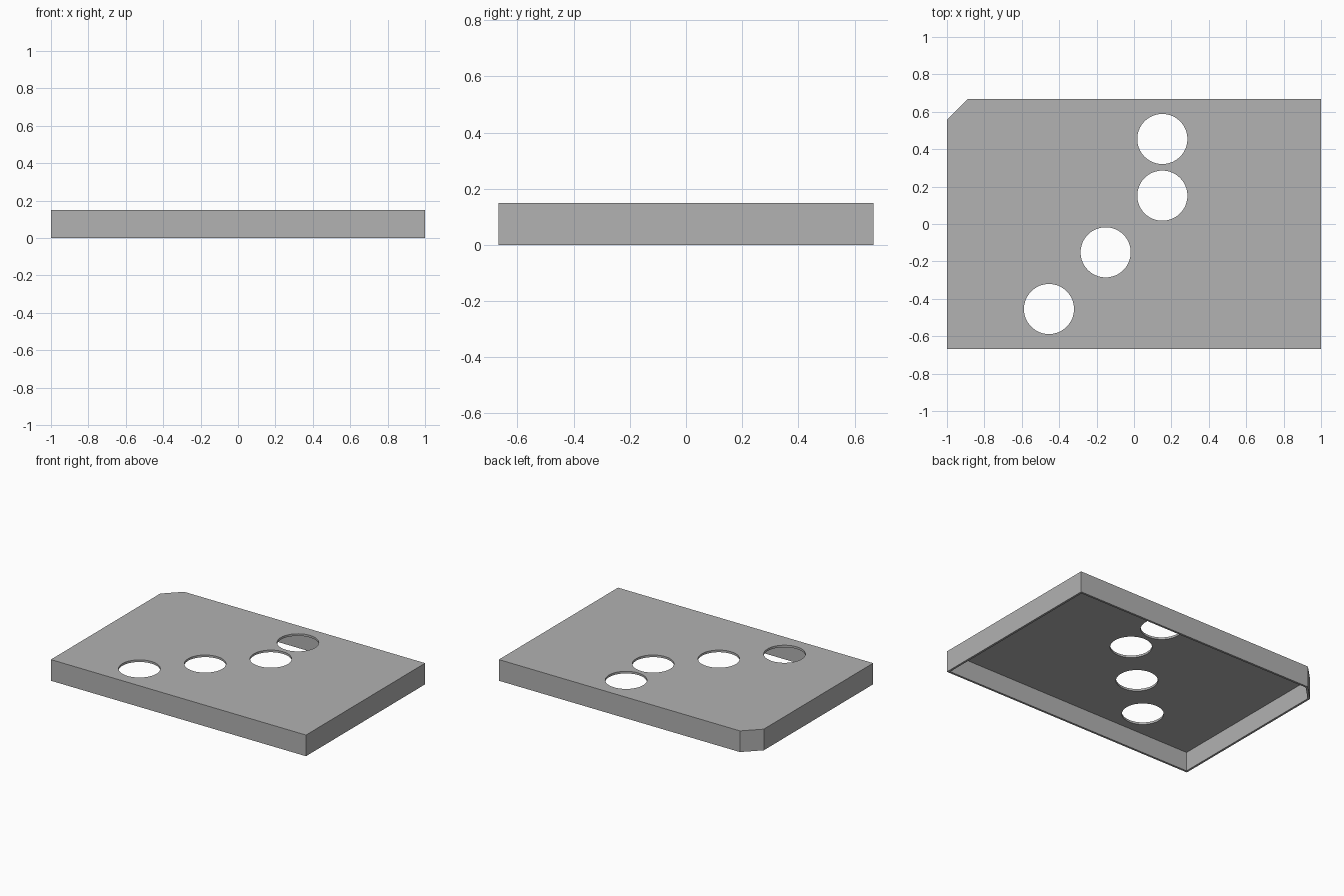
import bpy
import bmesh
import math

cube = bpy.data.objects.get("Cube")
if cube:
    bpy.data.objects.remove(cube, do_unlink=True)

HALF_X, HALF_Y, HEIGHT = 1.0, 0.667, 0.15
WALL, CHAMFER = 0.015, 0.11
HOLE_RADIUS, PITCH = 0.134, 0.1515

grey = bpy.data.materials.new("mid_grey")
grey.use_nodes = True
colour = (0.445, 0.445, 0.445, 1)
grey.diffuse_color = colour
grey.node_tree.nodes["Principled BSDF"].inputs["Base Color"].default_value = colour


def prism(name, outline, z0, z1):
    """Extrude a counter-clockwise outline into a solid."""
    bm = bmesh.new()
    base = bm.faces.new([bm.verts.new((x, y, z0)) for x, y in outline])
    top = bmesh.ops.extrude_face_region(bm, geom=[base], use_keep_orig=True)
    moved = [v for v in top["geom"] if isinstance(v, bmesh.types.BMVert)]
    bmesh.ops.translate(bm, verts=moved, vec=(0, 0, z1 - z0))
    bmesh.ops.recalc_face_normals(bm, faces=bm.faces)
    mesh = bpy.data.meshes.new(name)
    bm.to_mesh(mesh)
    bm.free()
    mesh.materials.append(grey)
    obj = bpy.data.objects.new(name, mesh)
    bpy.context.collection.objects.link(obj)
    return obj


def panel_outline(inset):
    """Rectangle with the back corner at -x cut off, moved inwards by inset."""
    x, y = HALF_X - inset, HALF_Y - inset
    c = CHAMFER - inset * (2 - math.sqrt(2))
    return [(-x, -y), (x, -y), (x, y), (c - x, y), (-x, y - c)]


def circle_outline(cx, cy, radius, sides=64):
    angles = [2 * math.pi * i / sides for i in range(sides)]
    return [(cx + radius * math.cos(a), cy + radius * math.sin(a)) for a in angles]


# Cover, open underneath
cover = prism("cover", panel_outline(0), 0, HEIGHT)
cutters = [prism("hollow_cutter", panel_outline(WALL), -0.1, HEIGHT - WALL)]

# Four round holes through the top
for i, j in [(1, 3), (1, 1), (-1, -1), (-3, -3)]:
    outline = circle_outline(i * PITCH, j * PITCH, HOLE_RADIUS)
    cutters.append(prism("hole_cutter", outline, 0.05, HEIGHT + 0.1))

bpy.ops.object.select_all(action="DESELECT")
cover.select_set(True)
bpy.context.view_layer.objects.active = cover
for cutter in cutters:
    cutter.hide_render = True
    mod = cover.modifiers.new("cut", "BOOLEAN")
    mod.operation = "DIFFERENCE"
    mod.solver = "EXACT"
    mod.object = cutter
    bpy.ops.object.modifier_apply(modifier=mod.name)
    bpy.data.objects.remove(cutter, do_unlink=True)

bpy.ops.object.shade_smooth_by_angle(angle=math.radians(30))
